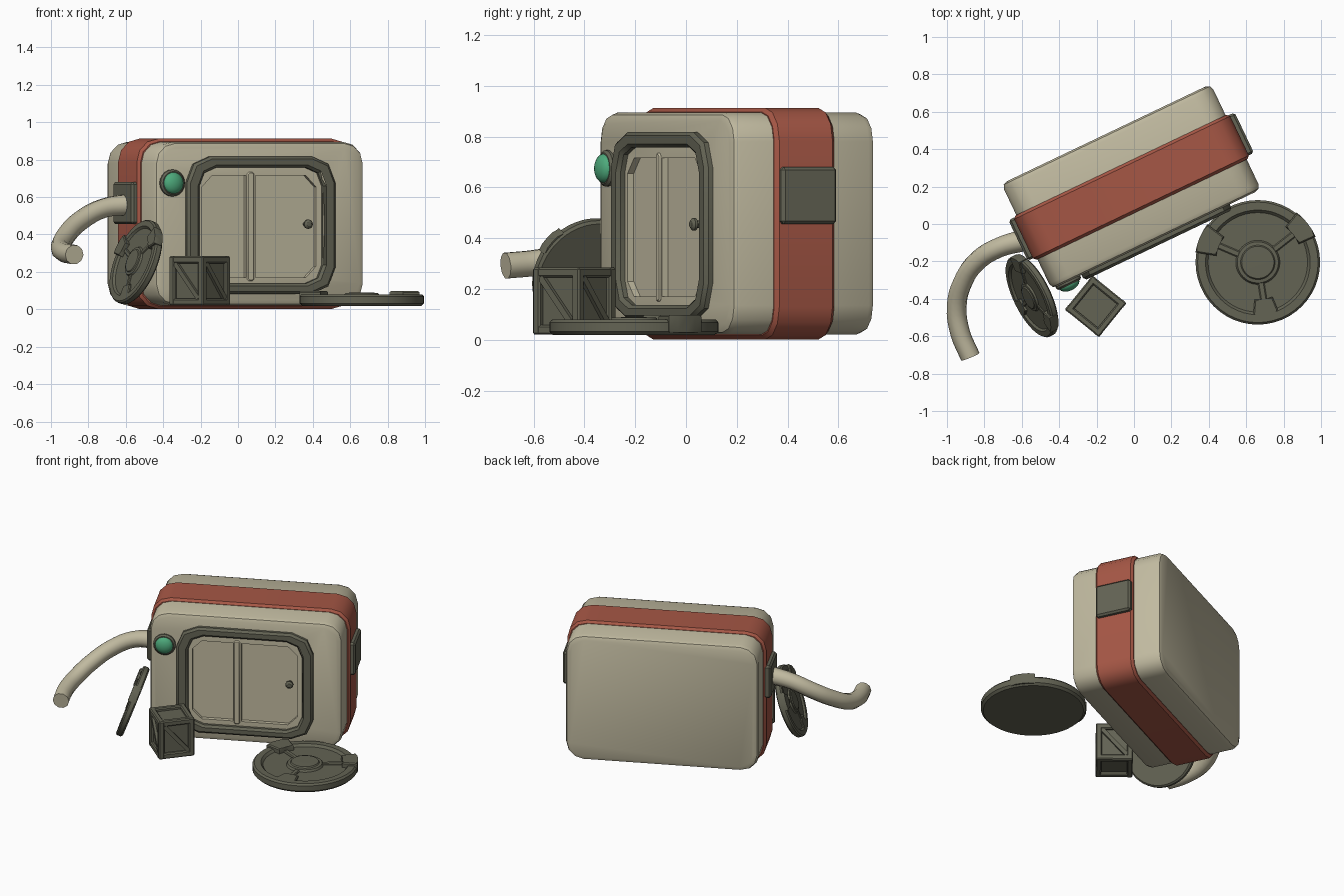
import bpy, bmesh, math
from mathutils import Matrix, Vector

if "Cube" in bpy.data.objects:
    bpy.data.objects.remove(bpy.data.objects["Cube"])

T = Matrix.Translation
def R(deg, axis): return Matrix.Rotation(math.radians(deg), 4, axis)

def mat(name, col):
    m = bpy.data.materials.new(name)
    m.diffuse_color = (*col, 1)
    m.use_nodes = True
    m.node_tree.nodes["Principled BSDF"].inputs["Base Color"].default_value = m.diffuse_color
    return m

CREAM = mat("cream_paint", (0.53, 0.49, 0.35))
RED = mat("rust_red", (0.38, 0.095, 0.06))
GREY = mat("olive_grey", (0.125, 0.125, 0.088))
GREEN = mat("green_glass", (0.075, 0.40, 0.20))

BODY = T((-0.015, 0.20, 0)) @ R(25.5, 'Z')
FRONT = BODY @ R(90, 'X')        # profile in (across, up), extruded towards the front

def finish(bm, name, material, M, angle=32):
    bmesh.ops.recalc_face_normals(bm, faces=bm.faces[:])
    me = bpy.data.meshes.new(name)
    bm.to_mesh(me)
    bm.free()
    ob = bpy.data.objects.new(name, me)
    bpy.context.collection.objects.link(ob)
    ob.matrix_world = M
    me.materials.append(material)
    smooth(ob, angle)
    return ob

def smooth(ob, angle=32):
    bpy.ops.object.select_all(action='DESELECT')
    ob.select_set(True)
    bpy.context.view_layer.objects.active = ob
    bpy.ops.object.shade_smooth_by_angle(angle=math.radians(angle))

def rrect(x0, x1, y0, y1, r, n=3):
    """Rectangle with rounded corners; r may be one value or four (from upper right, anticlockwise)."""
    r = [r] * 4 if not isinstance(r, (list, tuple)) else r
    corners = [(x1, y1, -1, -1), (x0, y1, 1, -1), (x0, y0, 1, 1), (x1, y0, -1, 1)]
    pts = []
    for k, (x, y, sx, sy) in enumerate(corners):
        if r[k] == 0:
            pts.append((x, y))
            continue
        for i in range(n + 1):
            a = math.pi / 2 * (k + i / n)
            pts.append((x + sx * r[k] + r[k] * math.cos(a), y + sy * r[k] + r[k] * math.sin(a)))
    return pts

def prism(name, poly, h0, h1, material, M, bevel=0.0, seg=2, hole=None):
    bm = bmesh.new()
    loops = []
    for p in [poly] + ([hole] if hole else []):
        loops.append([[bm.verts.new((x, y, h)) for x, y in p] for h in (h0, h1)])
    n = len(poly)
    for lo, hi in loops:
        for i in range(len(lo)):
            j = (i + 1) % len(lo)
            bm.faces.new((lo[i], lo[j], hi[j], hi[i]))
    for k in (0, 1):
        if hole:
            a, b = loops[0][k], loops[1][k]
            for i in range(n):
                j = (i + 1) % n
                bm.faces.new((a[i], a[j], b[j], b[i]))
        else:
            bm.faces.new(loops[0][k])
    if bevel:
        rim = [e for e in bm.edges if abs(e.verts[0].co.z - e.verts[1].co.z) < 1e-6
               and len({round(f.calc_center_median().z, 4) for f in e.link_faces}) > 1]
        bmesh.ops.bevel(bm, geom=rim, offset=bevel, segments=seg, profile=0.5, affect='EDGES')
    return finish(bm, name, material, M)

def box(name, c, size, material, M, bevel=0.01):
    bm = bmesh.new()
    bmesh.ops.create_cube(bm, size=1, matrix=T(c) @ Matrix.Diagonal((*size, 1)))
    if bevel:
        bmesh.ops.bevel(bm, geom=bm.edges[:], offset=bevel, segments=1, affect='EDGES')
    return finish(bm, name, material, M)

def lathe(name, prof, material, M, n=40):
    bm = bmesh.new()
    vs = [bm.verts.new((r, 0, z)) for r, z in prof]
    es = [bm.edges.new(p) for p in zip(vs, vs[1:])]
    bmesh.ops.spin(bm, geom=vs + es, cent=(0, 0, 0), axis=(0, 0, 1), angle=math.tau, steps=n)
    bmesh.ops.remove_doubles(bm, verts=bm.verts[:], dist=1e-5)
    return finish(bm, name, material, M)

# cream shell with two sunken door panels
shell = prism("shell", rrect(-0.62, 0.62, 0.02, 0.895, 0.115), -0.312, 0.312, CREAM, FRONT, 0.032)
c = 0.06
panels = [rrect(-0.345, -0.085, 0.17, 0.715, [0, c, c, 0], 1),
          rrect(-0.03, 0.33, 0.17, 0.715, [c, 0, 0, c], 1)]
for poly in panels:
    cut = prism("panel_cutter", poly, 0.285, 0.4, CREAM, FRONT)
    cut.hide_render = True
    bpy.context.view_layer.objects.active = shell
    mod = shell.modifiers.new("panel", 'BOOLEAN')
    mod.operation, mod.object, mod.solver = 'DIFFERENCE', cut, 'EXACT'
    bpy.ops.object.modifier_apply(modifier=mod.name)
    bpy.data.objects.remove(cut)
smooth(shell)

# door: centre strip, frame and knob
prism("door_strip", rrect(-0.078, -0.038, 0.15, 0.735, 0.01, 1), 0.30, 0.319, CREAM, FRONT, 0.006, 1)
prism("door_frame", rrect(-0.443, 0.435, 0.082, 0.818, 0.14, 2), 0.29, 0.345, GREY, FRONT, 0.014, 1,
      hole=rrect(-0.37, 0.362, 0.138, 0.758, 0.10, 2))
lathe("door_knob", [(0, 0), (0.014, 0), (0.014, 0.025), (0.025, 0.032), (0.025, 0.042),
                    (0.014, 0.052), (0, 0.054)], GREY, FRONT @ T((0.28, 0.455, 0.283)), 16)

# red band and side plates
prism("red_band", rrect(-0.64, 0.64, 0.002, 0.912, 0.125), -0.127, 0.135, RED, FRONT, 0.015, 1)
for side, s in (("left", -1), ("right", 1)):
    box(side + "_side_plate", (s * 0.645, 0.0, 0.568), (0.05, 0.24, 0.225), GREY, BODY, 0.012)

# signal lamp
LAMP = FRONT @ T((-0.524, 0.675, 0.305))
lathe("lamp_ring", [(0, 0), (0.072, 0), (0.072, 0.018), (0.062, 0.028), (0, 0.028)], GREY, LAMP, 20)
lathe("lamp_glass", [(0.058, 0.02)] + [(0.058 * math.cos(a * math.pi / 10), 0.024 + 0.034 * math.sin(a * math.pi / 10))
                                       for a in range(6)], GREEN, LAMP, 24)

# hose bending forward from the left plate
cu = bpy.data.curves.new("hose", 'CURVE')
cu.dimensions = '3D'
cu.bevel_depth, cu.bevel_resolution, cu.use_fill_caps, cu.resolution_u = 0.053, 3, True, 4
path = [(-0.58, -0.085, 0.56), (-0.72, -0.125, 0.54), (-0.84, -0.20, 0.475), (-0.915, -0.31, 0.40),
        (-0.948, -0.44, 0.335), (-0.93, -0.58, 0.305), (-0.875, -0.71, 0.292)]
sp = cu.splines.new('BEZIER')
sp.bezier_points.add(len(path) - 1)
for bp, p in zip(sp.bezier_points, path):
    bp.co = p
    bp.handle_left_type = bp.handle_right_type = 'AUTO'
    bp.radius = 1.1 if p is path[0] else 1.0
cu.materials.append(CREAM)
hose = bpy.data.objects.new("hose", cu)
bpy.context.collection.objects.link(hose)

# crate: core, border on every face, diagonal brace on the sides
CRATE = T((-0.205, -0.44, 0.152)) @ R(-39, 'Z')
W, H, B = 0.118, 0.132, 0.038
box("crate_core", (0, 0, 0), (2 * W - 0.04, 2 * W - 0.04, 2 * H - 0.04), GREY, CRATE, 0)
for sx in (-1, 1):
    for sy in (-1, 1):
        box("crate_post", (sx * (W - B / 2), sy * (W - B / 2), 0), (B, B, 2 * H), GREY, CRATE, 0.007)
for k in range(4):
    F = CRATE @ R(90 * k, 'Z')
    for s in (-1, 1):
        box("crate_rail", (0, -W + B / 2, s * (H - B / 2)), (2 * W - 0.01, B - 0.002, B), GREY, F, 0.007)
    tilt = math.degrees(math.atan2(H - B, W - B))
    box("crate_brace", (0, 0, 0), (2 * math.hypot(W - B, H - B), 0.02, 0.026), GREY,
        F @ T((0, -W + 0.013, 0)) @ R(tilt, 'Y'), 0)

# two wheels with hub, sunken web, spokes and rim clamps
def wedge(r0, r1, mid, half, n=4):
    ang = [math.radians(mid - half + 2 * half * i / n) for i in range(n + 1)]
    return [(r1 * math.cos(a), r1 * math.sin(a)) for a in ang] + \
           [(r0 * math.cos(a), r0 * math.sin(a)) for a in reversed(ang)]

def wheel(name, M):
    lathe(name, [(0, 0), (0.318, 0), (0.333, 0.014), (0.333, 0.05), (0.322, 0.062), (0.28, 0.062),
                 (0.266, 0.046), (0.118, 0.046), (0.11, 0.06), (0.092, 0.062), (0.086, 0.07), (0, 0.072)],
          GREY, M, 48)
    for a in (157, 38, 279):
        box(name + "_spoke", (0.18, 0, 0.045), (0.18, 0.035, 0.022), GREY, M @ R(a, 'Z'), 0.006)
    for a, r0, r1, h in ((157, 0.225, 0.338, 0.08), (38, 0.24, 0.338, 0.08), (279, 0.20, 0.285, 0.062)):
        prism(name + "_clamp", wedge(r0, r1, a, 14), 0.01, h, GREY, M, 0.007, 1)

wheel("flat_wheel", T((0.662, -0.205, 0.018)))
n = Vector((-0.838, -0.41, 0.347)).normalized()
lean = n.to_track_quat('Z', 'Y').to_matrix().to_4x4()
wheel("leaning_wheel", T(Vector((-0.545, -0.385, 0.252)) - n * 0.022) @ lean @ Matrix.Scale(0.71, 4))
